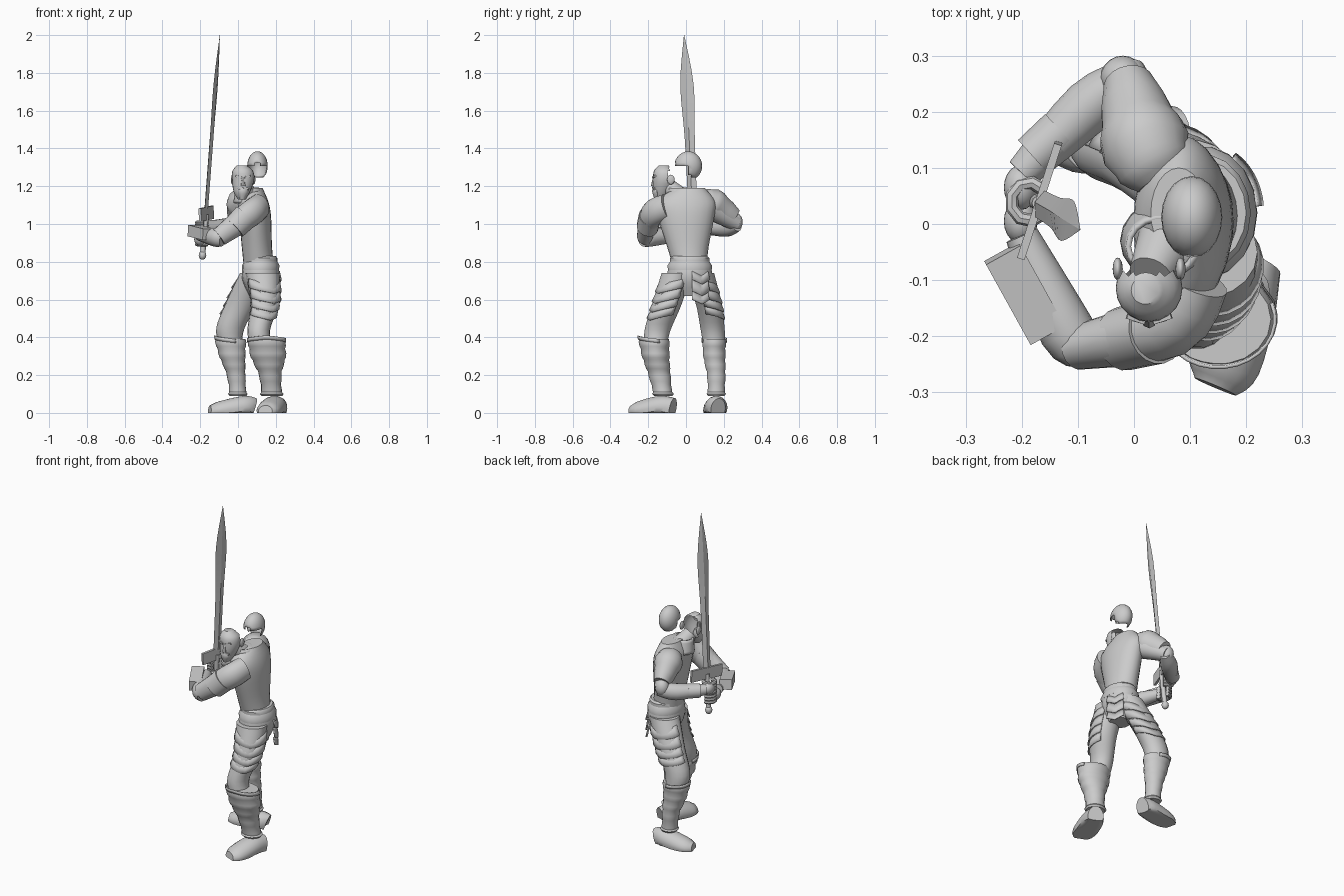
import bpy
import bmesh
from math import sin, cos, pi, radians
from mathutils import Vector, Matrix

CM = 0.01  # every part is measured in hundredths of a unit

default = bpy.data.objects.get("Cube")
if default:
    bpy.data.objects.remove(default, do_unlink=True)

grey = bpy.data.materials.new("plain grey")
grey.use_nodes = True
shade = (0.6, 0.6, 0.6, 1)
grey.diffuse_color = shade
grey.node_tree.nodes["Principled BSDF"].inputs["Base Color"].default_value = shade


def finish(name, bm, thick=0, cut=None, sharp=40):
    """Turn a bmesh into a shaded object, optionally trimmed and given thickness."""
    if cut:
        removed = [face for face in bm.faces if cut(face.calc_center_median())]
        bmesh.ops.delete(bm, geom=removed, context='FACES')
    bmesh.ops.recalc_face_normals(bm, faces=bm.faces)
    bm.transform(Matrix.Scale(CM, 4))
    mesh = bpy.data.meshes.new(name)
    bm.to_mesh(mesh)
    bm.free()
    mesh.materials.append(grey)
    mesh.shade_smooth()
    mesh.set_sharp_from_angle(angle=radians(sharp))
    part = bpy.data.objects.new(name, mesh)
    bpy.context.scene.collection.objects.link(part)
    if thick:
        shell = part.modifiers.new("thickness", 'SOLIDIFY')
        shell.thickness = thick * CM
        shell.offset = 0


def blend(rings, t):
    """Smoothly interpolated ring (x, y, z, width, depth) at position t along a limb."""
    full = [tuple(ring) + tuple(ring[3:4]) if len(ring) == 4 else ring for ring in rings]
    last = len(full) - 1
    t = max(0, min(t, last))
    i = min(int(t), last - 1)
    f = t - i
    before, start, end, after = (full[max(0, min(i + k, last))] for k in (-1, 0, 1, 2))
    result = []
    for a, b, c, d in zip(before, start, end, after):
        linear, square, cube = c - a, 2 * a - 5 * b + 4 * c - d, 3 * (b - c) + d - a
        result.append(b + f * (linear + f * (square + f * cube)) / 2)
    return result


def skin(name, rows, sides=18, along=False, yaw=0, arc=None, dip=0, **options):
    """Skin elliptical rings, level or square to their path; an arc leaves an open plate."""
    bm = bmesh.new()
    centres = [Vector(row[:3]) for row in rows]
    loops = []
    for i, (centre, row) in enumerate(zip(centres, rows)):
        u = Vector((cos(yaw), sin(yaw), 0))
        v = Vector((-sin(yaw), cos(yaw), 0))
        if along:
            ahead = centres[min(i + 1, len(rows) - 1)] - centres[max(i - 1, 0)]
            u = ahead.cross(Vector((0, 0, 1))).normalized()
            v = u.cross(ahead).normalized()
        loop = []
        for k in range(sides):
            angle, drop = 2 * pi * k / sides, 0
            if arc:
                middle, spread = arc
                side = 2 * k / (sides - 1) - 1
                angle = radians(middle + spread * side)
                drop = dip * (1 - abs(side))
            point = centre + u * cos(angle) * row[3] + v * sin(angle) * row[4]
            point.z = max(0, point.z - drop)
            loop.append(bm.verts.new(point))
        loops.append(loop)
    for low, high in zip(loops, loops[1:]):
        for k in range(sides - 1 if arc else sides):
            j = (k + 1) % sides
            bm.faces.new((low[k], low[j], high[j], high[k]))
    if not arc and not options.get("thick"):
        bm.faces.new(loops[0])
        bm.faces.new(loops[-1])
    finish(name, bm, **options)


def loft(name, rings, detail=4, **options):
    """Smooth body through a few guide rings."""
    steps = detail * (len(rings) - 1)
    skin(name, [blend(rings, k / detail) for k in range(steps + 1)], **options)


def scaled(ring, factor):
    x, y, z, width, depth = ring
    return x, y, z, width * factor, depth * factor


def bands(name, rings, count, **options):
    """Limb covering made of stacked, softly overlapping hoops."""
    span = (len(rings) - 1) / count
    rows = []
    for i in range(count):
        for part, swell in ((0, 0.94), (0.4, 1), (0.8, 1)):
            rows.append(scaled(blend(rings, (i + part) * span), swell))
    rows.append(blend(rings, len(rings) - 1))
    skin(name, rows, **options)


def plates(name, rings, start, stop, count, arc, dip):
    """Separate overlapping plates, flared at the lower edge."""
    step = (stop - start) / count
    for i in range(count):
        rows = [scaled(blend(rings, start + step * (i + part)), flare)
                for part, flare in ((0, 0.99), (0.5, 1.04), (1, 1.1))]
        skin(f"{name}_{i + 1}", rows, sides=13, arc=arc, dip=dip, thick=0.6, sharp=30)


def solid(name, make, centre, size, yaw=0, tilt=0, **options):
    """Scaled and turned box or ball."""
    bm = bmesh.new()
    place = (Matrix.Translation(centre) @ Matrix.Rotation(radians(yaw), 4, 'Z')
             @ Matrix.Rotation(radians(tilt), 4, 'Y') @ Matrix.Diagonal((*size, 1)))
    make(bm, place)
    finish(name, bm, **options)


def box(bm, place):
    bmesh.ops.create_cube(bm, size=1, matrix=place)


def ball(bm, place):
    bmesh.ops.create_uvsphere(bm, u_segments=20, v_segments=14, radius=1, matrix=place)


# Torso, neck and collar
loft("torso", [(11, 2, 78, 8, 9), (10, 1, 88, 8, 11), (9, 0, 104, 8.5, 15),
               (8, 0, 112, 8, 15.5), (8, 2, 119, 5, 8)], sides=24)
loft("neck", [(7, -1, 112, 6), (3, -9, 120, 4)], along=True)
loft("collar", [(6, -3, 111, 8, 7), (5, -4, 119, 6, 5)], thick=1)

# Hips with belt and rear flap
hips = [(12, 2, 83, 8, 9.5), (12, 2, 72, 10, 12), (12, 2, 62, 6)]
loft("hips", hips)
for number, t in enumerate((0.15, 0.5)):
    skin(f"belt_{number + 1}", [scaled(blend(hips, t + shift), swell)
                                for shift, swell in ((-0.2, 1), (0, 1.07), (0.2, 1))])
plates("rear_flap", [(13, 2, 75, 9, 11), (13, 2, 60, 9, 11)], 0, 1, 3, (33, 27), 2.5)

# Legs: left foot points forward, right foot points sideways
legs = {
    "left": dict(thigh=[(13, -5, 74, 9, 8), (14, -10, 58, 7.5, 8), (11, -15, 44, 6, 7), (12, -16, 36, 6)],
                 boot=[(15, -17, 39, 10, 8.5), (16, -16, 30, 9.5, 7.5), (17, -14, 20, 6, 6), (18, -12, 9, 5.5, 5)],
                 foot=[(22, -7, 2, 4.5, 6), (19, -14, 3, 6.5, 6), (16, -25, 1, 6.5, 5), (14.5, -29, 1, 4, 3)],
                 outer=-55, knee=-90),
    "right": dict(thigh=[(10, 7, 74, 9, 8), (2, 12, 58, 8.5, 7), (-4, 14, 45, 7.5, 6.5), (-4, 15, 36, 6)],
                  boot=[(-4, 15, 39, 8.5, 6.5), (-3, 15, 30, 7, 6), (-1, 16, 20, 5, 5), (0, 16, 9, 4.5)],
                  foot=[(8, 17, 2, 4, 6), (3, 16, 3, 6, 6), (-10, 15, 1, 6, 5), (-15, 14, 1, 3.5, 3)],
                  outer=75, knee=180),
}
for side, leg in legs.items():
    loft(side + "_leg", leg["thigh"])
    plates(side + "_thigh_plate", leg["thigh"], 0.25, 1.4, 4, (leg["outer"], 95), 3)
    bands(side + "_boot", leg["boot"], 5)
    cuff = [scaled(blend(leg["boot"], t), 1.01) for t in (0, 0.3)]
    skin(side + "_boot_cuff", cuff, arc=(leg["knee"], 110), dip=-2, thick=0.6)
    ankle = [scaled(blend(leg["boot"], t), swell) for t, swell in ((2.7, 0.9), (2.85, 1.15), (3, 1))]
    skin(side + "_ankle_band", ankle)
    loft(side + "_foot", leg["foot"], along=True)

# Left arm with sleeve and forearm guard
loft("left_upper_arm", [(11, -10, 109, 6, 7), (6, -18, 105, 6, 7), (-10, -22, 93, 4, 5)], along=True)
loft("left_sleeve", [(4, -19, 104, 6, 7), (-2, -20.5, 98, 5.7, 6.5)], along=True)
loft("left_forearm", [(-8, -23, 92, 3, 4), (-12, -19, 93, 5), (-20, -2, 94, 3)], along=True)
solid("left_forearm_guard", box, (-19.5, -12.4, 95.5), (16.5, 7, 6), yaw=-61, tilt=7, sharp=20)

# Right arm with shoulder, elbow and wrist armour
loft("right_upper_arm", [(5, 10, 110, 6.5), (-2, 27, 100, 4)], along=True)
loft("right_forearm", [(0, 27, 100, 3, 4), (-8, 21, 98, 4.8), (-20, 9, 98, 3)], along=True)
loft("right_wrist_band", [(-13, 16.5, 98, 4.2), (-18, 12, 98, 4)], along=True)
bands("shoulder_guard", [(5, 8, 113, 5, 4), (2, 14, 111, 8), (-1, 25, 103, 4.5, 5.5)], 3, along=True)
solid("right_elbow_guard", ball, (-2, 26, 101), (4, 4, 5))

# Fists: a palm and four fingers wrapped round the grip
for side, height, facing, offset in (("left", 92, 80, -3.5), ("right", 98, 40, 2.5)):
    grip = Vector((-18.7, 4, height))
    solid(side + "_palm", ball, grip + Vector((-1.5, offset, 0)), (3, 4, 3.5))
    for finger in range(4):
        path = []
        for joint in range(7):
            bend = radians(facing + 40 * joint)
            rise = 1.8 * (finger - 1.5)
            path.append((*(grip + Vector((3.2 * cos(bend), 3.4 * sin(bend), rise))), 1.2, 1.1))
        skin(f"{side}_finger_{finger + 1}", path, sides=8, along=True)

# Sword
loft("sword_grip", [(-18.8, 4.7, 83, 1.4), (-16.8, 3.7, 105, 1.4)], sides=10)
solid("sword_pommel", ball, (-18.8, 4.7, 83.5), (2, 2, 2.4))
solid("sword_guard", box, (-16.8, 4.2, 105.5), (21.5, 1.4, 7), yaw=72, tilt=-4, sharp=20)
loft("sword_blade", [(-16.8, 3.6, 108, 2.5, 1), (-14, 2, 145, 2.8, 1),
                     (-11.8, 0.5, 174, 3.7, 0.7), (-9.6, -1, 200, 0.1, 0.1)],
     sides=4, yaw=radians(72), sharp=15)

# Head, open at the upper back, with face details
loft("head", [(2, -13.5, 113, 2), (2, -12.5, 117, 4.3, 4.7), (2.7, -11.5, 123, 5.8, 6),
              (2.5, -11.5, 128, 5.5), (2, -11.8, 131, 2.5)], sides=20,
     cut=lambda c: c.y > -9 and c.z > 119)
loft("nose", [(2.7, -17, 120, 1.4, 1.6), (2.7, -16.5, 125, 0.7, 1)], sides=8)
loft("beard", [(2.3, -15.5, 113, 1.2), (2.6, -15.5, 117, 3, 2.5), (2.6, -15.5, 120, 2)], sides=10)
for side, sign in (("left", 1), ("right", -1)):
    middle = 2.7
    solid(side + "_brow", box, (middle + sign * 2.3, -16.7, 125), (3.4, 1.4, 1),
          yaw=sign * 18, tilt=sign * -12)
    solid(side + "_moustache", box, (middle + sign * 1.5, -17.2, 119), (3, 1, 1),
          yaw=sign * 15, tilt=sign * 20)
    solid(side + "_ear", ball, (middle + sign * 5.6, -8, 123.5), (0.9, 2, 2.6))

# Hair shell, open below and towards the face
solid("hair_shell", ball, (10.3, 1.2, 130.7), (5.2, 7.1, 7.5), thick=0.5,
      cut=lambda c: c.z < 125.2 or (c.y < 2 and c.z < 130 - c.y * 0.3))
